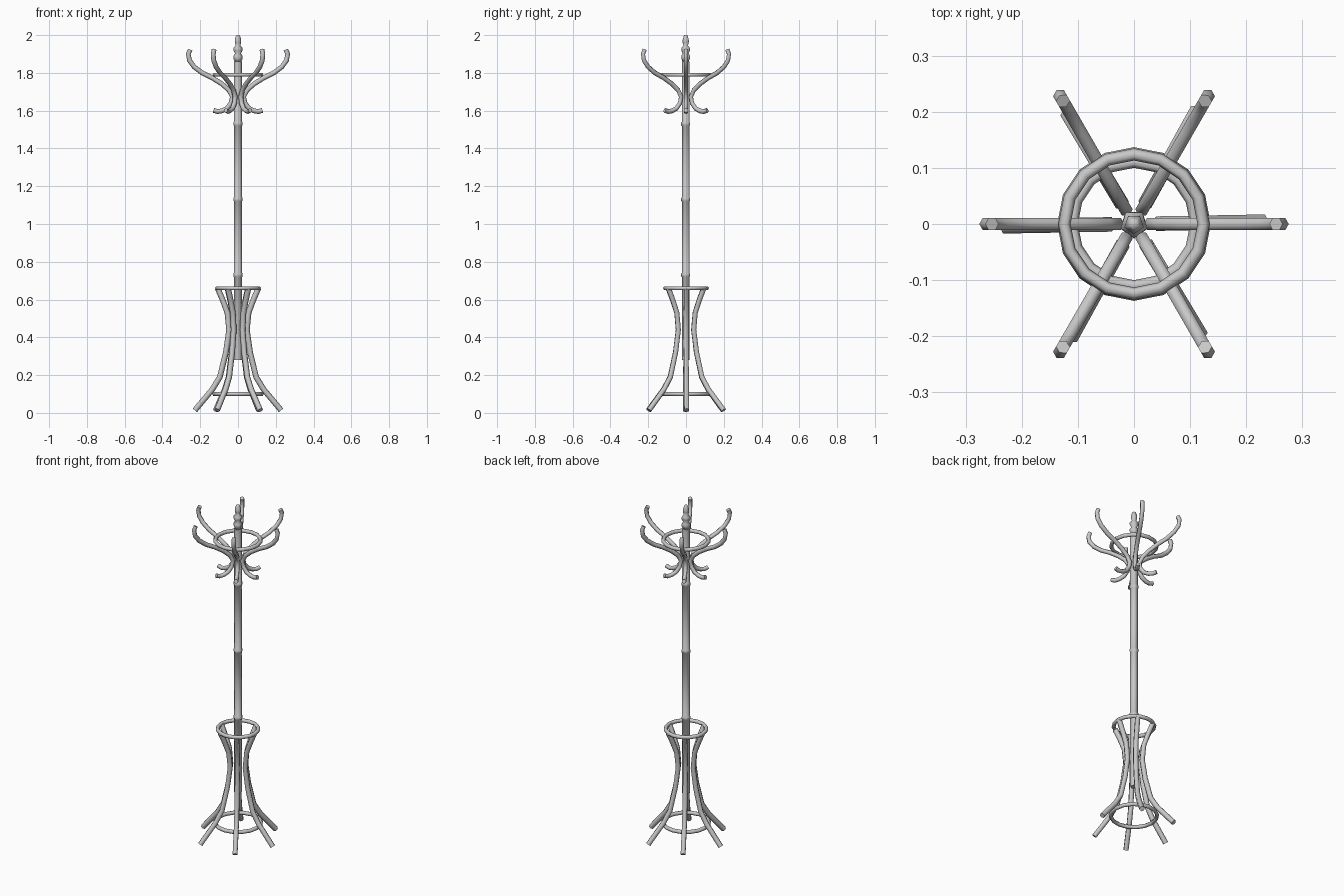
import bpy, bmesh, math
from mathutils import Vector

if "Cube" in bpy.data.objects:
    bpy.data.objects.remove(bpy.data.objects["Cube"], do_unlink=True)

grey = bpy.data.materials.new("light grey")
grey.use_nodes = True
colour = (0.58, 0.58, 0.58, 1)
grey.diffuse_color = colour
grey.node_tree.nodes["Principled BSDF"].inputs["Base Color"].default_value = colour


def finish(name, bm):
    bmesh.ops.recalc_face_normals(bm, faces=bm.faces)
    mesh = bpy.data.meshes.new(name)
    bm.to_mesh(mesh)
    bm.free()
    mesh.materials.append(grey)
    obj = bpy.data.objects.new(name, mesh)
    bpy.context.collection.objects.link(obj)
    bpy.ops.object.select_all(action='DESELECT')
    obj.select_set(True)
    bpy.context.view_layer.objects.active = obj
    bpy.ops.object.shade_smooth_by_angle(angle=math.radians(80))
    return obj


def skin(bm, rings, closed=False):
    """Join successive rings of vertices with quads."""
    n = len(rings[0])
    pairs = list(zip(rings, rings[1:]))
    if closed:
        pairs.append((rings[-1], rings[0]))
    for a, b in pairs:
        for i in range(n):
            j = (i + 1) % n
            bm.faces.new((a[i], a[j], b[j], b[i]))
    if not closed:
        bm.faces.new(rings[0])
        bm.faces.new(rings[-1])


def bent_rod(name, path, radius, angle, sides=6):
    """Sweep a round section along an (r, z) path turned about the pole."""
    bm = bmesh.new()
    out = Vector((math.cos(angle), math.sin(angle), 0))
    side = Vector((-out.y, out.x, 0))
    pts = [out * r + Vector((0, 0, z)) for r, z in path]
    rings = []
    for i, p in enumerate(pts):
        before = (p - pts[max(i - 1, 0)]).normalized()
        after = (pts[min(i + 1, len(pts) - 1)] - p).normalized()
        normal = side.cross((before + after).normalized())
        rings.append([bm.verts.new(p + radius * (side * math.sin(t) + normal * math.cos(t)))
                      for t in (math.tau * k / sides for k in range(sides))])
    skin(bm, rings)
    return finish(name, bm)


def hoop(name, radius, z, tube, segments=16, sides=6):
    bm = bmesh.new()
    rings = []
    for i in range(segments):
        a = math.tau * i / segments
        ring = []
        for k in range(sides):
            t = math.tau * k / sides
            r = radius + tube * math.cos(t)
            ring.append(bm.verts.new((r * math.cos(a), r * math.sin(a), z + tube * math.sin(t))))
        rings.append(ring)
    skin(bm, rings, closed=True)
    return finish(name, bm)


def turned(name, profile, sides=5):
    """Turn a (radius, z) profile around the z axis."""
    bm = bmesh.new()
    rings = [[bm.verts.new((r * math.cos(a), r * math.sin(a), z))
              for a in (math.tau * k / sides - math.pi / 2 for k in range(sides))]
             for r, z in profile]
    skin(bm, rings)
    return finish(name, bm)


# Pole with raised collars
pole = [(0.022, 0.28)]
for z in (0.73, 1.13, 1.53):
    pole += [(0.022, z - 0.012), (0.026, z - 0.006), (0.026, z + 0.006), (0.022, z + 0.012)]
turned("pole", pole + [(0.022, 1.86)])

# Turned finial
turned("finial", [(0.018, 1.86), (0.025, 1.875), (0.025, 1.89), (0.017, 1.903),
                  (0.025, 1.918), (0.025, 1.932), (0.013, 1.945),
                  (0.018, 1.96), (0.018, 1.975), (0.012, 1.994), (0.009, 2.0)])

# Six S-shaped hooks and six splayed legs
hook = [(0.253, 1.923), (0.263, 1.90), (0.257, 1.866), (0.232, 1.832), (0.19, 1.80),
        (0.135, 1.773), (0.086, 1.742), (0.049, 1.71), (0.03, 1.675), (0.037, 1.64),
        (0.058, 1.612), (0.085, 1.599), (0.108, 1.595), (0.13, 1.602)]
leg = [(0.228, 0.014), (0.135, 0.125), (0.096, 0.19), (0.064, 0.32), (0.047, 0.44),
       (0.056, 0.53), (0.08, 0.595), (0.108, 0.66)]
for i in range(6):
    turn = math.tau * i / 6
    bent_rod(f"hook_{i + 1}", hook, 0.0128, turn)
    bent_rod(f"leg_{i + 1}", leg, 0.015, turn + math.radians(1))

# Hoops bracing the hooks and legs
hoop("hook_hoop", 0.124, 1.79, 0.011)
hoop("umbrella_hoop", 0.111, 0.66, 0.011)
hoop("foot_hoop", 0.126, 0.10, 0.011)
